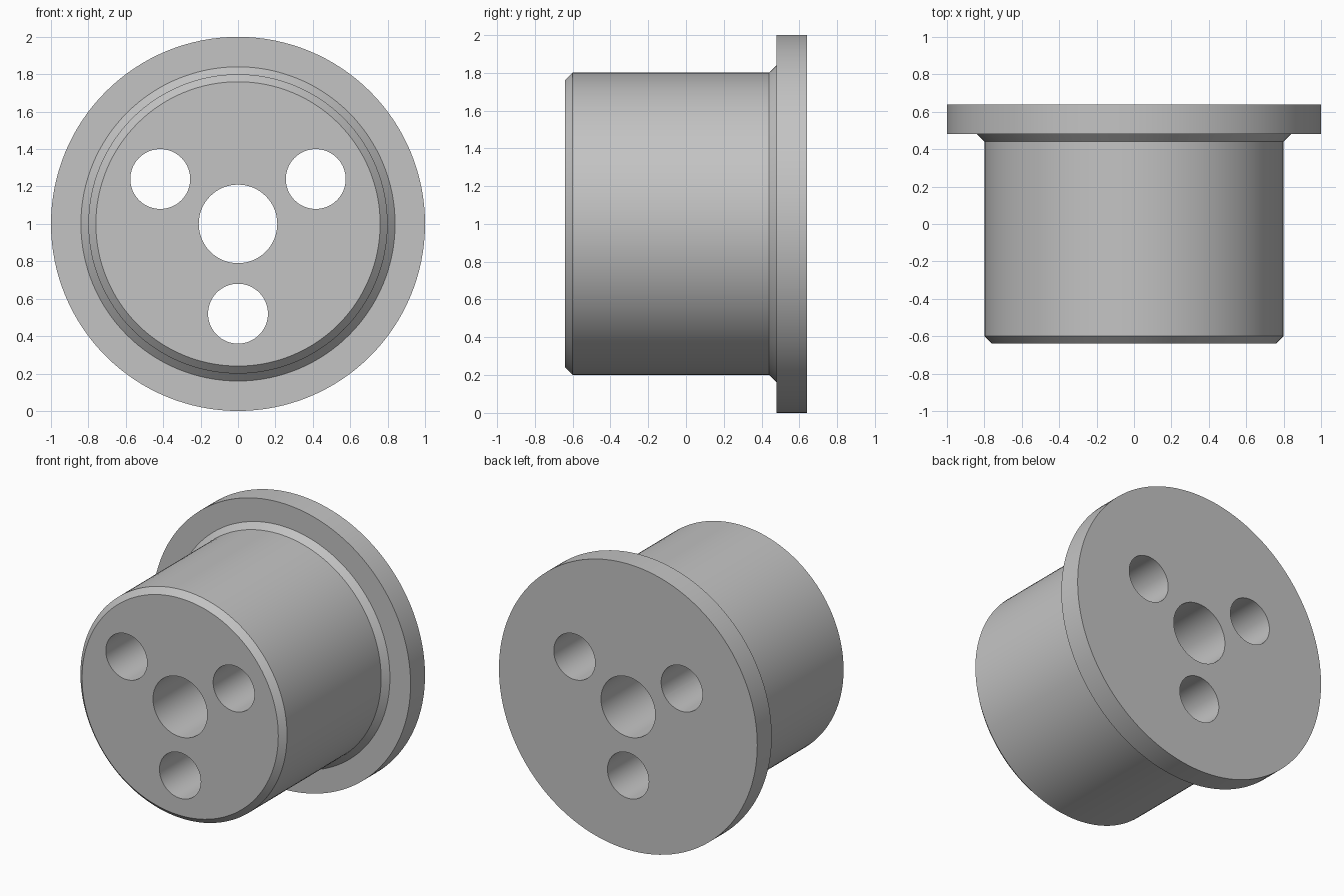
import bpy, bmesh, math

cube = bpy.data.objects.get("Cube")
if cube:
    bpy.data.objects.remove(cube, do_unlink=True)

SEGMENTS = 128
CENTRE_Z = 1.0

# Plain grey metal
metal = bpy.data.materials.new("grey metal")
metal.use_nodes = True
grey = (0.55, 0.55, 0.55, 1)
metal.diffuse_color = grey
metal.node_tree.nodes["Principled BSDF"].inputs["Base Color"].default_value = grey


def lathe(name, profile, x=0, z=CENTRE_Z, segments=SEGMENTS):
    """Closed solid turned about the y direction from (radius, y) pairs."""
    bm = bmesh.new()
    angles = [2 * math.pi * i / segments for i in range(segments)]
    rings = [[bm.verts.new((x + r * math.cos(a), y, z + r * math.sin(a)))
              for a in angles] for r, y in profile]
    for lower, upper in zip(rings, rings[1:]):
        for i in range(segments):
            j = (i + 1) % segments
            bm.faces.new((lower[i], lower[j], upper[j], upper[i]))
    bm.faces.new(rings[0])
    bm.faces.new(rings[-1])
    bmesh.ops.recalc_face_normals(bm, faces=bm.faces)
    mesh = bpy.data.meshes.new(name)
    bm.to_mesh(mesh)
    bm.free()
    mesh.materials.append(metal)
    obj = bpy.data.objects.new(name, mesh)
    bpy.context.collection.objects.link(obj)
    return obj


# Flanged body with chamfered nose and a sloped collar at the flange
body = lathe("flanged_bushing", [
    (0.76, -0.64), (0.80, -0.60), (0.80, 0.44),
    (0.84, 0.48), (1.0, 0.48), (1.0, 0.64)])

# Centre bore and three bolt holes
holes = [("centre_bore_cutter", 0.21, 0, CENTRE_Z)]
for i in range(3):
    a = math.radians(30 + 120 * i)
    holes.append((f"bolt_hole_cutter_{i + 1}", 0.16,
                  0.48 * math.cos(a), CENTRE_Z + 0.48 * math.sin(a)))

bpy.context.view_layer.objects.active = body
for name, radius, x, z in holes:
    cutter = lathe(name, [(radius, -0.8), (radius, 0.8)], x, z, 64)
    cutter.hide_render = True
    cut = body.modifiers.new(name, 'BOOLEAN')
    cut.operation = 'DIFFERENCE'
    cut.solver = 'EXACT'
    cut.object = cutter
    bpy.ops.object.modifier_apply(modifier=cut.name)
    bpy.data.objects.remove(cutter, do_unlink=True)

# Smooth walls, crisp rims
bpy.ops.object.select_all(action='DESELECT')
body.select_set(True)
bpy.ops.object.shade_smooth_by_angle(angle=math.radians(30))
